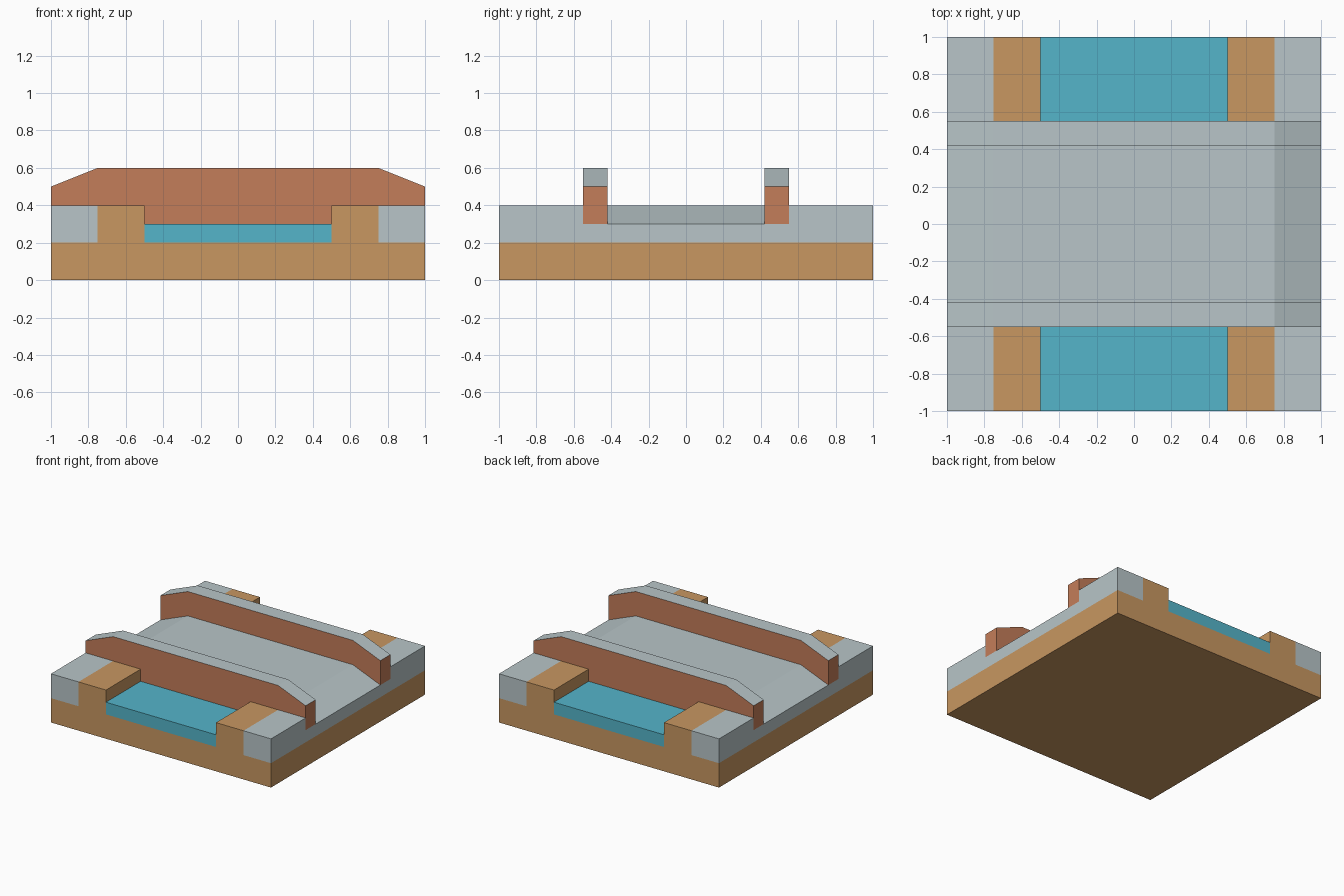
import bpy
import bmesh
from mathutils import Vector

cube = bpy.data.objects.get("Cube")
if cube:
    bpy.data.objects.remove(cube, do_unlink=True)


def material(name, rgb):
    m = bpy.data.materials.new(name)
    m.use_nodes = True
    m.diffuse_color = (*rgb, 1)
    bsdf = next(n for n in m.node_tree.nodes if n.type == "BSDF_PRINCIPLED")
    bsdf.inputs["Base Color"].default_value = (*rgb, 1)
    bsdf.inputs["Roughness"].default_value = 1
    return m


STONE = material("pale stone", (0.48, 0.56, 0.58))
EARTH = material("tan earth", (0.58, 0.31, 0.12))
WATER = material("blue water", (0.09, 0.46, 0.59))
BRICK = material("red brick", (0.55, 0.205, 0.10))


def prism(name, profile, y0, y1, mat, top_mat=None):
    """Extrude an x-z profile from y0 to y1; upward faces may take top_mat."""
    bm = bmesh.new()
    face = bm.faces.new([bm.verts.new((x, y0, z)) for x, z in profile])
    ext = bmesh.ops.extrude_face_region(bm, geom=[face])
    moved = [v for v in ext["geom"] if isinstance(v, bmesh.types.BMVert)]
    bmesh.ops.translate(bm, verts=moved, vec=Vector((0, y1 - y0, 0)))
    bmesh.ops.recalc_face_normals(bm, faces=bm.faces)
    mesh = bpy.data.meshes.new(name)
    mesh.materials.append(mat)
    if top_mat:
        mesh.materials.append(top_mat)
        for f in bm.faces:
            f.material_index = int(f.normal.z > 0.5)
    bm.to_mesh(mesh)
    bm.free()
    obj = bpy.data.objects.new(name, mesh)
    bpy.context.collection.objects.link(obj)
    return obj


def box(name, x, y, z, mat):
    rect = [(x[0], z[0]), (x[1], z[0]), (x[1], z[1]), (x[0], z[1])]
    return prism(name, rect, y[0], y[1], mat)


def span(side, near, far):
    return sorted((side * near, side * far))


def ramped(bottom, end, top):
    """Profile with a level middle and a slope at each end."""
    return [(-1, bottom), (1, bottom), (1, end), (0.75, top), (-0.75, top), (-1, end)]


SIDES = {"left": 1, "right": -1}
ENDS = {"front": -1, "back": 1}
WALL_IN, WALL_OUT = 0.42, 0.55

# Ground slab and river
box("ground_slab", (-1, 1), (-1, 1), (0, 0.2), EARTH)
box("river", (-0.5, 0.5), (-1, 1), (0.2, 0.3), WATER)

# Road footing, banks and paved corners on each side of the river
for side, sx in SIDES.items():
    box(f"road_footing_{side}", span(sx, 0.5, 1), (-WALL_OUT, WALL_OUT), (0.2, 0.3), STONE)
    for end, sy in ENDS.items():
        y = span(sy, WALL_OUT, 1)
        box(f"bank_{end}_{side}", span(sx, 0.5, 0.75), y, (0.2, 0.4), EARTH)
        box(f"paving_{end}_{side}", span(sx, 0.75, 1), y, (0.2, 0.4), STONE)

# Bridge deck, sloping down at both ends
deck = [(-1, 0.3), (1, 0.3), (0.75, 0.4), (-0.75, 0.4)]
prism("bridge_deck", deck, -WALL_IN, WALL_IN, STONE)

# Brick parapets with stone tops
for end, sy in ENDS.items():
    y0, y1 = span(sy, WALL_IN, WALL_OUT)
    prism(f"parapet_{end}", ramped(0.3, 0.5, 0.6), y0, y1, BRICK, STONE)
